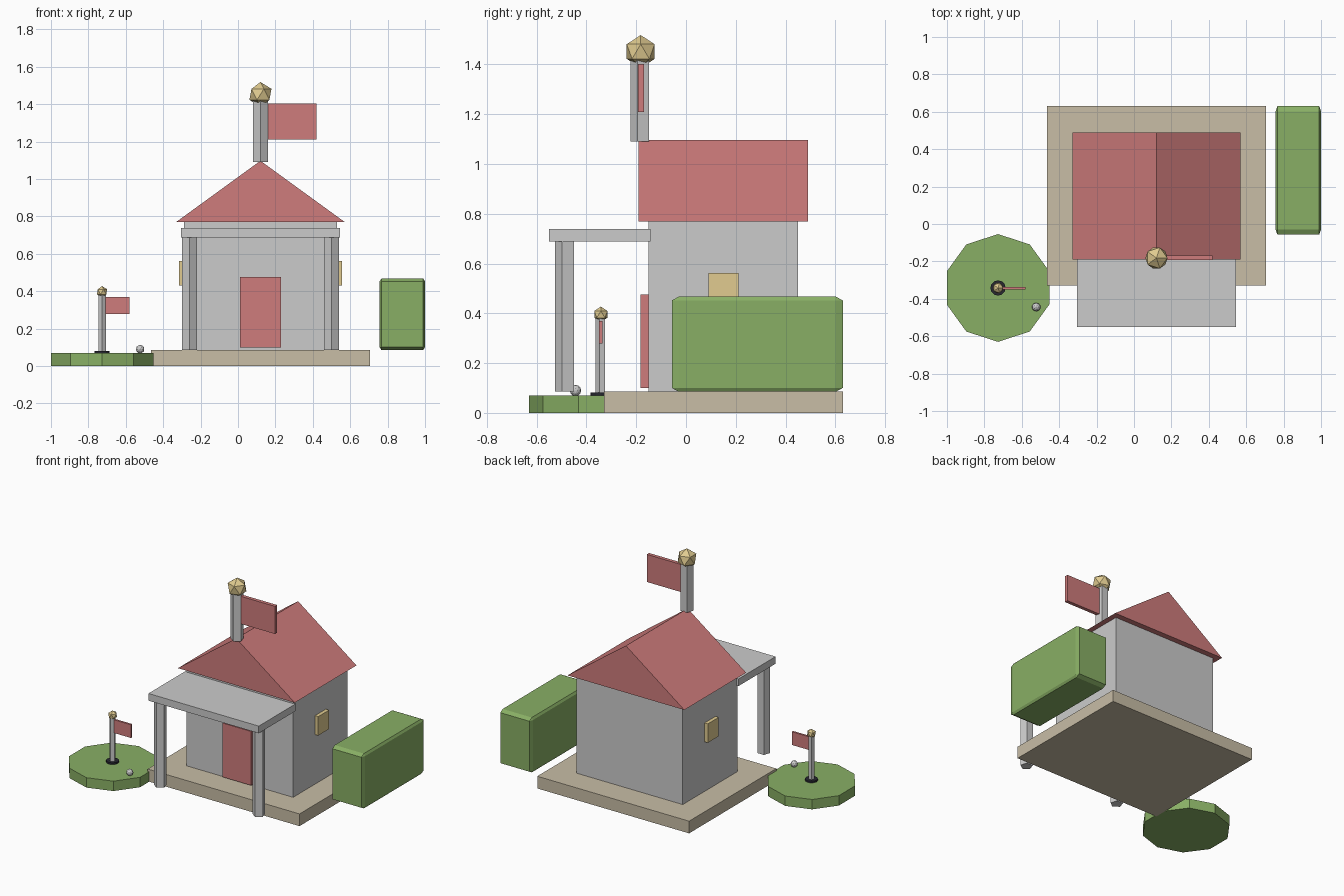
import bpy, bmesh
from math import sin, cos, tau
from mathutils import Vector, Matrix

if "Cube" in bpy.data.objects:
    bpy.data.objects.remove(bpy.data.objects["Cube"])


def material(name, rgb):
    m = bpy.data.materials.new(name)
    m.diffuse_color = (*rgb, 1)
    m.use_nodes = True
    m.node_tree.nodes["Principled BSDF"].inputs["Base Color"].default_value = m.diffuse_color
    return m


RED = material("red", (0.62, 0.20, 0.20))
GREEN = material("green", (0.25, 0.43, 0.13))
TAN = material("sand", (0.58, 0.51, 0.38))
GOLD = material("gold", (0.75, 0.60, 0.28))
DARK = material("dark", (0.02, 0.02, 0.03))


def finish(name, bm, mat=None):
    bmesh.ops.recalc_face_normals(bm, faces=bm.faces)
    me = bpy.data.meshes.new(name)
    bm.to_mesh(me)
    bm.free()
    ob = bpy.data.objects.new(name, me)
    bpy.context.collection.objects.link(ob)
    if mat:
        me.materials.append(mat)
    return ob


def box(name, x, y, z, mat=None, bevel=0):
    """Box from (min, max) ranges; the bevel is cut before scaling."""
    bm = bmesh.new()
    bmesh.ops.create_cube(bm, size=1)
    if bevel:
        bmesh.ops.bevel(bm, geom=bm.edges[:], offset=bevel, segments=1,
                        affect='EDGES')
    size = [b - a for a, b in (x, y, z)]
    mid = [(a + b) / 2 for a, b in (x, y, z)]
    bmesh.ops.scale(bm, vec=size, verts=bm.verts)
    bmesh.ops.translate(bm, vec=mid, verts=bm.verts)
    return finish(name, bm, mat)


def extrude(name, points, direction, mat=None):
    """Closed outline pushed along a direction."""
    bm = bmesh.new()
    face = bm.faces.new([bm.verts.new(p) for p in points])
    new = bmesh.ops.extrude_face_region(bm, geom=[face])["geom"]
    moved = [v for v in new if isinstance(v, bmesh.types.BMVert)]
    if face.is_valid and len(bm.faces) == len(points) + 1:
        bm.faces.new(face.verts)
    bmesh.ops.translate(bm, vec=direction, verts=moved)
    return finish(name, bm, mat)


def column(name, x, y, z0, z1, r, sides, mat=None):
    """Upright prism with one corner pointing to the front."""
    ring = [(x + r * sin(tau * i / sides), y - r * cos(tau * i / sides), z0)
            for i in range(sides)]
    return extrude(name, ring, (0, 0, z1 - z0), mat)


def ball(name, centre, r, mat=None, detail=1):
    bm = bmesh.new()
    bmesh.ops.create_icosphere(bm, subdivisions=detail, radius=r,
                               matrix=Matrix.Translation(Vector(centre)))
    return finish(name, bm, mat)


CX, CY = 0.12, 0.15        # house centre
GX, GY = -0.727, -0.342    # putting green centre

# House body
box("base_slab", (CX - .585, CX + .585), (CY - .48, CY + .48), (0, .085), TAN)
box("walls", (CX - .41, CX + .41), (CY - .30, CY + .30), (.085, .775))
extrude("gable_roof", [(CX - .45, CY - .34, .77), (CX + .45, CY - .34, .77),
                       (CX, CY - .34, 1.097)], (0, .68, 0), RED)
box("door", (CX - .11, CX + .11), (-.183, -.145), (.10, .476), RED)

# Porch canopy with two posts
box("porch_canopy", (CX - .425, CX + .425), (-.55, -.143), (.688, .738))

# Posts and side windows, mirrored about the house centre
for side, s in (("left", -1), ("right", 1)):
    column(f"{side}_porch_post", CX + s * .38, -.485, .085, .69, .042, 5)
    box(f"{side}_window", sorted((CX + s * .405, CX + s * .435)),
        (CY - .06, CY + .06), (.43, .562), GOLD)

# Roof flag
column("roof_pole", CX, -.182, 1.09, 1.42, .042, 5)
box("roof_flag", (CX + .02, .42), (-.193, -.168), (1.21, 1.402), RED)
ball("roof_finial", (CX, -.182, 1.452), .066, GOLD)

# Hedge
box("hedge", (.757, 1.0), (-.057, .63), (.085, .467), GREEN, bevel=.04)

# Putting green with hole, flag and ball
column("putting_green", GX, GY, 0, .069, .288, 10, GREEN)
column("hole_cup", GX, GY, .06, .081, .041, 12, DARK)
column("small_pole", GX, GY, .069, .39, .021, 5)
box("small_flag", (GX + .01, -.58), (GY - .008, GY + .006), (.278, .37), RED)
ball("small_finial", (GX, GY, .396), .031, GOLD)
ball("golf_ball", (-.523, -.444, .09), .023, None, 2)
